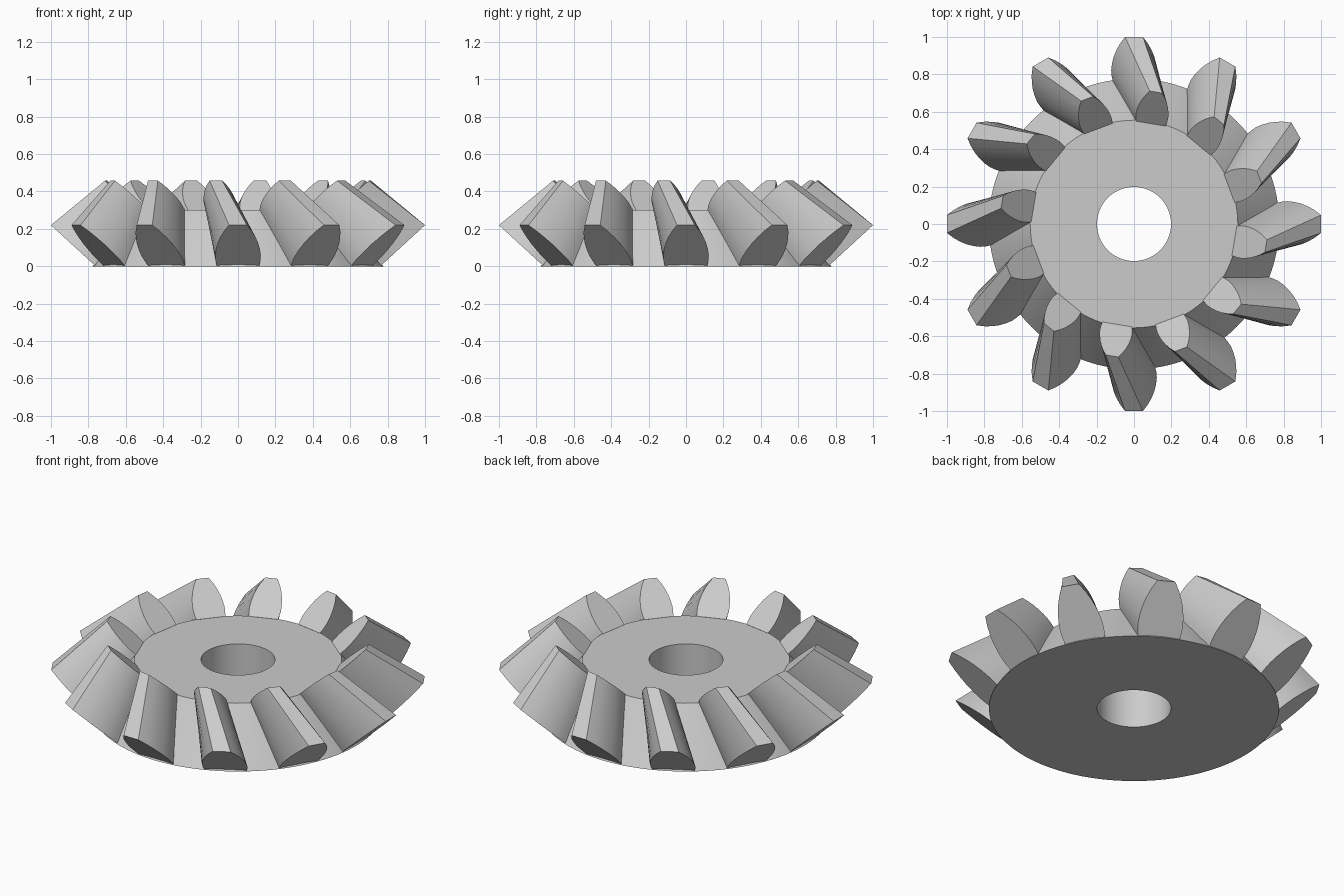
import bpy, bmesh, math
from mathutils import Matrix, Vector

if "Cube" in bpy.data.objects:
    bpy.data.objects.remove(bpy.data.objects["Cube"], do_unlink=True)

TEETH = 12
SEGMENTS = 96
APEX = 1.055          # height of the pitch cone apex
INNER_SCALE = 0.715   # size of the inner tooth end relative to the outer end
TWIST = math.radians(-9.5)

steel = bpy.data.materials.new("plain grey")
steel.use_nodes = True
grey = (0.6, 0.6, 0.6, 1)
steel.diffuse_color = grey
steel.node_tree.nodes["Principled BSDF"].inputs["Base Color"].default_value = grey


def finish(name, bm, angle):
    bmesh.ops.recalc_face_normals(bm, faces=bm.faces)
    mesh = bpy.data.meshes.new(name)
    bm.to_mesh(mesh)
    bm.free()
    mesh.materials.append(steel)
    obj = bpy.data.objects.new(name, mesh)
    bpy.context.collection.objects.link(obj)
    bpy.ops.object.select_all(action='DESELECT')
    obj.select_set(True)
    bpy.context.view_layer.objects.active = obj
    bpy.ops.object.shade_smooth_by_angle(angle=math.radians(angle))
    return obj


# Gear body: conical ring with a straight bore
bm = bmesh.new()
section = [(0.198, 0), (0.777, 0), (0.555, 0.3), (0.198, 0.3)]
rings = [[bm.verts.new((r * math.cos(a), r * math.sin(a), z)) for r, z in section]
         for a in (i * math.tau / SEGMENTS for i in range(SEGMENTS))]
for i in range(SEGMENTS):
    p, q = rings[i], rings[(i + 1) % SEGMENTS]
    for j in range(4):
        k = (j + 1) % 4
        bm.faces.new((p[j], q[j], q[k], p[k]))
finish("gear_body", bm, 30)

# Tooth outline: (fraction of tooth height, half width)
half = [(0, 0.113), (0.12, 0.119), (0.25, 0.122), (0.4, 0.118),
        (0.55, 0.109), (0.7, 0.095), (0.85, 0.075), (1, 0.048)]
outline = half + [(t, -w) for t, w in reversed(half)]
root, tip = Vector((0.761, 0, 0)), Vector((1.0, 0, 0.22))
outer = [root.lerp(tip, t) + Vector((0, w, 0)) for t, w in outline]

# Inner end: outline shrunk towards the apex and turned about the axis
shrink = (Matrix.Rotation(TWIST, 4, 'Z') @ Matrix.Translation((0, 0, APEX))
          @ Matrix.Scale(INNER_SCALE, 4) @ Matrix.Translation((0, 0, -APEX)))
inner = [shrink @ p for p in outer]

# Teeth: lofted from the outer to the inner end, repeated round the body
for n in range(TEETH):
    turn = Matrix.Rotation(n * math.tau / TEETH, 4, 'Z')
    bm = bmesh.new()
    a = [bm.verts.new(turn @ p) for p in outer]
    b = [bm.verts.new(turn @ p) for p in inner]
    bm.faces.new(a)
    bm.faces.new(b)
    for i in range(len(a)):
        j = (i + 1) % len(a)
        bm.faces.new((a[i], a[j], b[j], b[i]))
    finish(f"tooth_{n + 1}", bm, 25)
